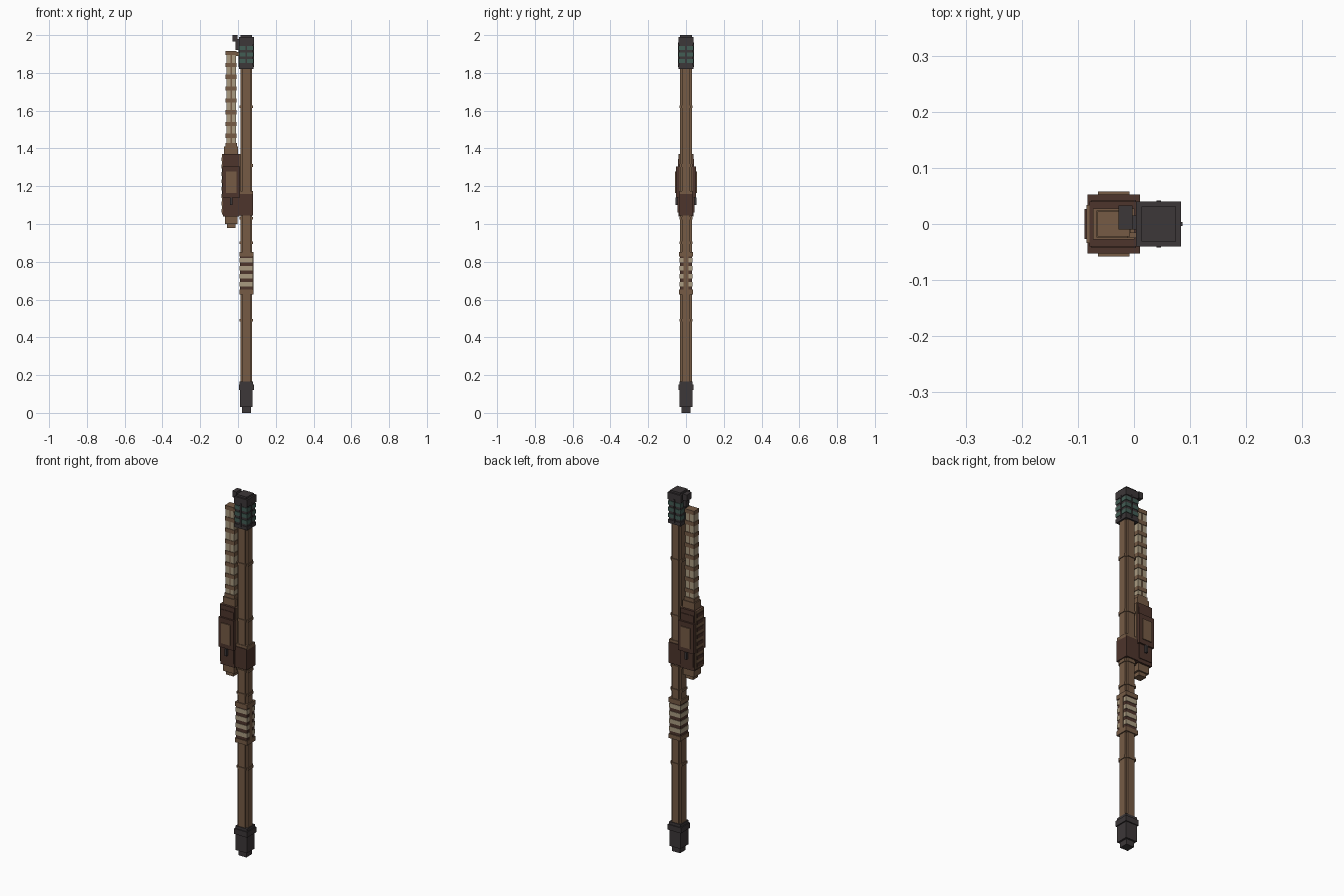
import bpy
from mathutils import Vector

cube = bpy.data.objects.get("Cube")
if cube:
    bpy.data.objects.remove(cube, do_unlink=True)


def material(name, r, g, b):
    m = bpy.data.materials.new(name)
    m.use_nodes = True
    m.diffuse_color = (r, g, b, 1)
    m.node_tree.nodes["Principled BSDF"].inputs["Base Color"].default_value = (r, g, b, 1)
    return m


WOOD = material("brown wood", 0.18, 0.105, 0.06)
LEATHER = material("dark leather", 0.075, 0.035, 0.025)
BONE = material("pale bone", 0.40, 0.33, 0.22)
IRON = material("dark iron", 0.045, 0.038, 0.04)
TEAL = material("dark teal", 0.055, 0.11, 0.09)

POLE_X = 0.044   # axis of the pole
RACK_X = -0.036  # axis of the case and slatted rod


def box(name, mat, x, y, z):
    """Axis-aligned block from (min, max) pairs."""
    verts = [(a, b, c) for c in z for b in y for a in x]
    faces = [(0, 2, 3, 1), (4, 5, 7, 6), (0, 1, 5, 4),
             (1, 3, 7, 5), (3, 2, 6, 7), (2, 0, 4, 6)]
    mesh = bpy.data.meshes.new(name)
    mesh.from_pydata([Vector(v) for v in verts], [], faces)
    mesh.materials.append(mat)
    obj = bpy.data.objects.new(name, mesh)
    bpy.context.collection.objects.link(obj)
    return obj


def block(name, mat, cx, hx, hy, z0, z1):
    """Block centred on x = cx and y = 0, given by half widths."""
    return box(name, mat, (cx - hx, cx + hx), (-hy, hy), (z0, z1))


def cross(name, mat, cx, wide, narrow, z0, z1):
    """Two crossing blocks leaving notched corners."""
    block(name + "_x", mat, cx, wide, narrow, z0, z1)
    block(name + "_y", mat, cx, narrow, wide, z0, z1)


# Pole with notched corners and joint rings
cross("pole", WOOD, POLE_X, 0.031, 0.021, 0.10, 1.90)
for z in (0.49, 0.90, 1.03, 1.31, 1.62):
    cross("pole_ring", WOOD, POLE_X, 0.035, 0.024, z - 0.007, z + 0.007)

# Iron foot
block("foot_tip", IRON, POLE_X, 0.024, 0.024, 0, 0.04)
block("foot_body", IRON, POLE_X, 0.034, 0.034, 0.03, 0.14)
block("foot_collar", IRON, POLE_X, 0.040, 0.040, 0.12, 0.15)
block("foot_rim", IRON, POLE_X, 0.035, 0.035, 0.15, 0.165)

# Striped grip
block("grip", LEATHER, POLE_X, 0.033, 0.033, 0.64, 0.84)
for z in (0.64, 0.84):
    block("grip_ring", WOOD, POLE_X, 0.037, 0.037, z - 0.012, z + 0.012)
for i in range(4):
    z = 0.668 + i * 0.043
    block("grip_stripe", BONE, POLE_X, 0.035, 0.035, z, z + 0.024)
box("grip_strip", WOOD, (POLE_X + 0.03, POLE_X + 0.037), (-0.013, 0.013), (0.64, 0.84))

# Iron head with teal bands
block("head_core", IRON, POLE_X, 0.036, 0.036, 1.82, 1.97)
block("head_rim", IRON, POLE_X, 0.039, 0.039, 1.82, 1.84)
block("head_cap", IRON, POLE_X, 0.040, 0.040, 1.95, 1.99)
block("head_top", IRON, POLE_X, 0.031, 0.031, 1.98, 2.0)
for i in range(3):
    z = 1.852 + i * 0.035
    block("head_band", TEAL, POLE_X, 0.039, 0.039, z, z + 0.021)
block("head_strip_x", IRON, POLE_X, 0.042, 0.004, 1.83, 1.96)
block("head_strip_y", IRON, POLE_X, 0.004, 0.042, 1.83, 1.96)

# Belt that ties the case to the pole
block("belt", LEATHER, POLE_X, 0.036, 0.038, 1.045, 1.16)
block("belt_ring", WOOD, POLE_X, 0.036, 0.034, 1.155, 1.175)

# Leather case
block("case_body", LEATHER, RACK_X, 0.043, 0.040, 1.04, 1.37)
block("case_middle", LEATHER, RACK_X, 0.047, 0.053, 1.14, 1.305)
block("case_lower", LEATHER, RACK_X, 0.038, 0.044, 1.06, 1.14)
block("case_upper", LEATHER, RACK_X, 0.040, 0.043, 1.305, 1.345)
for s in (-1, 1):
    box("case_panel", WOOD, (RACK_X - 0.028, RACK_X + 0.028),
        sorted((s * 0.05, s * 0.058)), (1.165, 1.278))
    box("case_latch", IRON, (RACK_X - 0.006, RACK_X + 0.006),
        sorted((s * 0.04, s * 0.056)), (1.10, 1.14))
    xs = sorted((RACK_X + s * 0.040, RACK_X + s * 0.049))
    box("case_side_plate", WOOD, xs, (-0.034, 0.034), (1.05, 1.37))
for i in range(8):
    z = 1.06 + i * 0.039
    box("side_rung", LEATHER, (-0.088, -0.08), (-0.027, 0.027), (z, z + 0.02))

# Wooden end pieces below and above the case
block("case_foot", WOOD, RACK_X, 0.034, 0.030, 1.00, 1.045)
block("case_foot_tip", WOOD, RACK_X, 0.023, 0.022, 0.98, 1.01)
block("case_neck", WOOD, RACK_X, 0.037, 0.028, 1.365, 1.41)
block("case_collar", WOOD, RACK_X, 0.031, 0.024, 1.40, 1.43)

# Pale slatted rod with wooden bands
block("rod_core", BONE, RACK_X, 0.026, 0.019, 1.42, 1.915)
for i in range(8):
    z = 1.467 + i * 0.0625
    block("rod_band", WOOD, RACK_X, 0.029, 0.022, z - 0.011, z + 0.011)
block("rod_spine", WOOD, RACK_X, 0.003, 0.020, 1.43, 1.905)

# Iron hook and peg joining the rod to the head
box("hook_block", IRON, (-0.028, -0.003), (-0.01, 0.033), (1.965, 2.0))
box("hook_arm", IRON, (-0.012, 0.01), (-0.01, 0.015), (1.92, 1.98))
box("hook_peg", WOOD, (-0.012, 0.012), (-0.025, -0.015), (1.89, 1.91))
